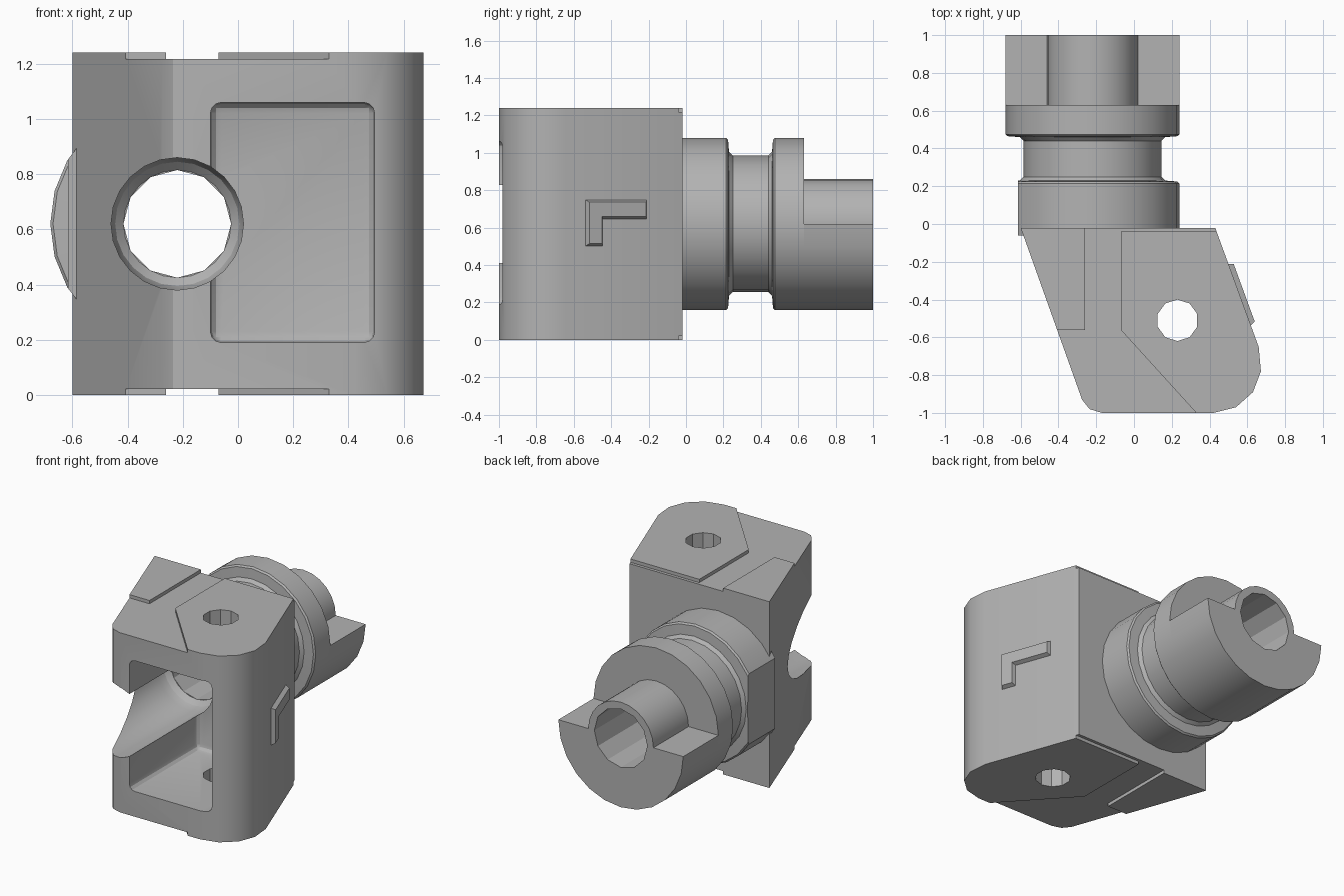
import bpy, bmesh, math
from mathutils import Matrix, Vector

if "Cube" in bpy.data.objects:
    bpy.data.objects.remove(bpy.data.objects["Cube"])

grey = bpy.data.materials.new("plain_grey")
grey.use_nodes = True
grey.diffuse_color = (0.45, 0.45, 0.45, 1)
grey.node_tree.nodes["Principled BSDF"].inputs["Base Color"].default_value = (0.45, 0.45, 0.45, 1)

CX, CZ = -0.22, 0.62      # spindle axis
HEIGHT = 1.24


def make(name, bm):
    bmesh.ops.recalc_face_normals(bm, faces=bm.faces[:])
    mesh = bpy.data.meshes.new(name)
    bm.to_mesh(mesh)
    bm.free()
    mesh.materials.append(grey)
    obj = bpy.data.objects.new(name, mesh)
    bpy.context.collection.objects.link(obj)
    return obj


def prism(name, pts, direction):
    """Extrude a flat 3D outline along a direction."""
    bm = bmesh.new()
    face = bm.faces.new([bm.verts.new(p) for p in pts])
    out = bmesh.ops.extrude_face_region(bm, geom=[face], use_keep_orig=True)
    moved = [v for v in out["geom"] if isinstance(v, bmesh.types.BMVert)]
    bmesh.ops.translate(bm, verts=moved, vec=Vector(direction))
    return make(name, bm)


def box(name, lo, hi, bevel=0):
    bm = bmesh.new()
    bmesh.ops.create_cube(bm, size=1)
    for v in bm.verts:
        v.co = [lo[i] if v.co[i] < 0 else hi[i] for i in range(3)]
    if bevel:
        bmesh.ops.bevel(bm, geom=bm.edges[:], offset=bevel, segments=3,
                        profile=0.5, affect='EDGES')
    return make(name, bm)


def lathe(name, profile, sides):
    """Turn (radius, y) pairs around the spindle axis."""
    bm = bmesh.new()
    rings = []
    for r, y in profile:
        angles = [2 * math.pi * i / sides for i in range(sides)]
        rings.append([bm.verts.new((CX + r * math.sin(a), y, CZ + r * math.cos(a))) for a in angles])
    for a, b in zip(rings, rings[1:]):
        for i in range(sides):
            j = (i + 1) % sides
            bm.faces.new((a[i], a[j], b[j], b[i]))
    bm.faces.new(rings[0])
    bm.faces.new(rings[-1])
    return make(name, bm)


def cut(obj, cutter, keep=False):
    mod = obj.modifiers.new("cut", 'BOOLEAN')
    mod.operation = 'DIFFERENCE'
    mod.solver = 'EXACT'
    mod.object = cutter
    cutter.hide_render = True
    bpy.context.view_layer.objects.active = obj
    bpy.ops.object.modifier_apply(modifier=mod.name)
    if not keep:
        bpy.data.objects.remove(cutter)


# Slanted housing block with rounded front corners
outline = [(-0.6, -0.02), (0.43, -0.02), (0.66, -0.65), (0.672, -0.78), (0.63, -0.89),
           (0.54, -0.97), (0.42, -1), (-0.17, -1), (-0.235, -0.98), (-0.275, -0.93)]
body = prism("housing", [(x, y, 0) for x, y in outline], (0, 0, HEIGHT))

# Shallow steps on the top and bottom
step = [(-0.26, 0.1), (0.8, 0.1), (0.8, -0.04), (-0.07, -0.04), (-0.07, -0.56),
        (0.375, -1.05), (-0.5, -1.05), (-0.5, -0.56), (-0.26, -0.56)]
for z in (HEIGHT - 0.022, -0.078):
    cut(body, prism("step_cutter", [(x, y, z) for x, y in step], (0, 0, 0.1)))

# Front pocket, open side channel and pin hole
cut(body, box("pocket_cutter", (-0.1, -1.3, 0.19), (0.495, -0.28, 1.06), 0.04))
cut(body, lathe("channel_cutter", [(0.24, -1.3), (0.24, -0.2), (0.225, -0.15), (0.195, -0.12)], 24))
pin = [(0.23 + 0.11 * math.cos(math.tau * (i + 0.5) / 10),
        -0.51 + 0.11 * math.sin(math.tau * (i + 0.5) / 10), -0.2) for i in range(10)]
cut(body, prism("pin_cutter", pin, (0, 0, 1.7)))

# Spindle with collar, neck groove and flange
spindle = lathe("spindle", [(0.46, -0.06), (0.46, 0.215), (0.45, 0.225), (0.385, 0.23),
                            (0.365, 0.25), (0.365, 0.44), (0.385, 0.46), (0.45, 0.465),
                            (0.46, 0.475), (0.46, 0.63)], 24)
cut(spindle, box("collar_flat_cutter", (-1, -0.2, 0), (-0.615, 0.3, 1.3)))

# Lower half jaw and the tube nose at the back
arc = [math.pi * i / 12 for i in range(13)]
jaw = prism("half_jaw", [(CX + 0.46 * math.cos(a), 0.62, CZ - 0.46 * math.sin(a)) for a in arc],
            (0, 0.38, 0))
nose = lathe("tube_nose", [(0.24, 0.62), (0.24, 1)], 24)

# Bore through everything
bore = lathe("bore_cutter", [(0.195, -1.3), (0.195, 1.3)], 12)
for part in (body, spindle, jaw, nose):
    cut(part, bore, keep=True)
bpy.data.objects.remove(bore)

# Raised bent mark on the slanted side wall
corner = [(-0.54, 0.75), (-0.21, 0.75), (-0.21, 0.645), (-0.445, 0.645), (-0.445, 0.5), (-0.54, 0.5)]
bm = bmesh.new()
face = bm.faces.new([bm.verts.new((0.43 - 0.365 * (y + 0.02) - 0.004, y, z)) for y, z in corner])
face.normal_update()
if face.normal.x < 0:
    face.normal_flip()
bmesh.ops.inset_individual(bm, faces=[face], thickness=0.02, depth=0.03)
mark = bpy.data.meshes.new("side_mark")
bm.to_mesh(mark)
bm.free()
mark.materials.append(grey)
bpy.context.collection.objects.link(bpy.data.objects.new("side_mark", mark))

# Smooth the round surfaces, keep edges sharp
bpy.ops.object.select_all(action='DESELECT')
for part in (body, spindle, jaw, nose):
    part.select_set(True)
bpy.context.view_layer.objects.active = body
bpy.ops.object.shade_smooth_by_angle(angle=math.radians(28))
